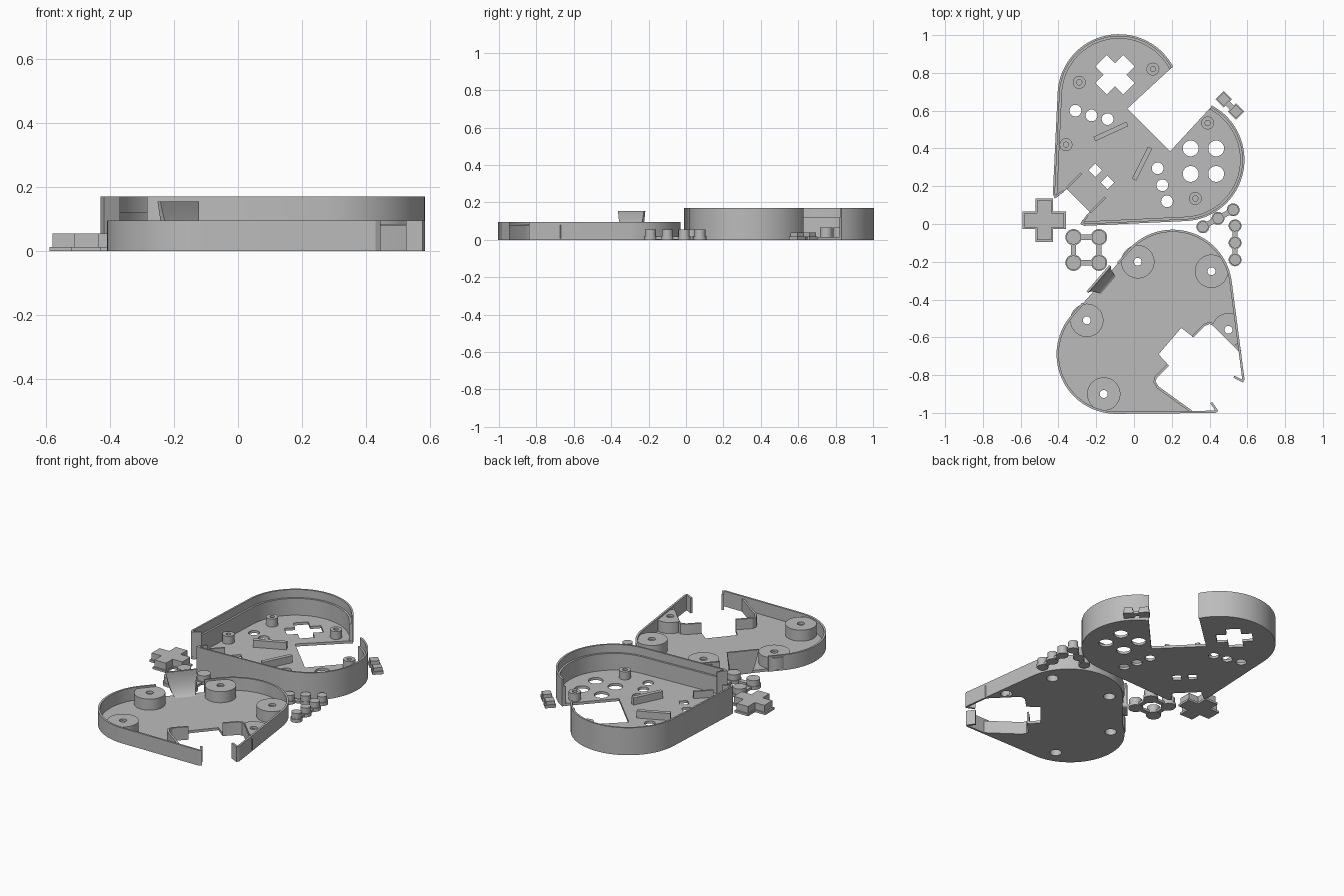
import bpy, bmesh, math
from mathutils import Vector

if "Cube" in bpy.data.objects:
    bpy.data.objects.remove(bpy.data.objects["Cube"])

grey = bpy.data.materials.new("plain_grey")
grey.diffuse_color = (0.5, 0.5, 0.5, 1)
grey.use_nodes = True
grey.node_tree.nodes["Principled BSDF"].inputs["Base Color"].default_value = grey.diffuse_color


def finish(ob):
    ob.data.materials.clear()
    ob.data.materials.append(grey)
    bm = bmesh.new()
    bm.from_mesh(ob.data)
    bmesh.ops.remove_doubles(bm, verts=bm.verts, dist=1e-5)
    bmesh.ops.recalc_face_normals(bm, faces=bm.faces)
    bm.to_mesh(ob.data)
    bm.free()
    bpy.ops.object.select_all(action='DESELECT')
    ob.select_set(True)
    bpy.context.view_layer.objects.active = ob
    bpy.ops.object.shade_smooth_by_angle(angle=math.radians(30))


def prism(name, loops, z0, z1):
    """Extrude an outline; further loops become holes."""
    cu = bpy.data.curves.new(name, 'CURVE')
    cu.dimensions = '2D'
    cu.fill_mode = 'BOTH'
    cu.extrude = (z1 - z0) / 2
    for loop in loops:
        sp = cu.splines.new('POLY')
        sp.points.add(len(loop) - 1)
        for p, c in zip(sp.points, loop):
            p.co = (c[0], c[1], (z0 + z1) / 2, 1)
            p.co[2] = 0
        sp.use_cyclic_u = True
    ob = bpy.data.objects.new(name, cu)
    ob.location.z = (z0 + z1) / 2
    bpy.context.collection.objects.link(ob)
    bpy.ops.object.select_all(action='DESELECT')
    ob.select_set(True)
    bpy.context.view_layer.objects.active = ob
    bpy.ops.object.convert(target='MESH')
    ob = bpy.context.view_layer.objects.active
    finish(ob)
    return ob


def circle(c, r, n=32):
    return [(c[0] + r * math.cos(2 * math.pi * i / n), c[1] + r * math.sin(2 * math.pi * i / n)) for i in range(n)]


def arc(c, r, a0, a1, n=28):
    return [(c[0] + r * math.cos(math.radians(a0 + (a1 - a0) * i / n)),
             c[1] + r * math.sin(math.radians(a0 + (a1 - a0) * i / n))) for i in range(n + 1)]


def place(pts, c, deg):
    a = math.radians(deg)
    return [(c[0] + u * math.cos(a) - v * math.sin(a), c[1] + u * math.sin(a) + v * math.cos(a)) for u, v in pts]


def offset(path, d):
    """Shift an open path to its left by d."""
    out = []
    for i, p in enumerate(path):
        p = Vector(p)
        dirs = []
        if i > 0:
            dirs.append((p - Vector(path[i - 1])).normalized())
        if i < len(path) - 1:
            dirs.append((Vector(path[i + 1]) - p).normalized())
        t = sum(dirs, Vector((0, 0))).normalized()
        k = max(0.5, t.dot(dirs[0]))
        out.append((p.x - t.y * d / k, p.y + t.x * d / k))
    return out


def ribbon(name, path, d0, d1, z0, z1):
    return prism(name, [offset(path, d0) + offset(path, d1)[::-1]], z0, z1)


def bar(name, a, b, w, z0, z1):
    a, b = Vector(a), Vector(b)
    n = (b - a).normalized().orthogonal() * w / 2
    return prism(name, [[a + n, b + n, b - n, a - n]], z0, z1)


def cross(c, length, w, deg=0):
    pts = []
    for k in range(4):
        pts += place([(length, -w), (length, w), (w, w)], (0, 0), 90 * k)
    return place(pts, c, deg)


def flip(pts):
    return [(u, -v) for u, v in pts][::-1]


# ---- front shell: two lobes around a screen notch
C, A = (0.09, 0.51), 45
side = [(-0.625, -0.095), (-0.617, -0.118)] + arc((0, -0.24), 0.325, -131.5, 17, 40)
hook = [(-0.565, -0.085)]
inner = offset(side, 0.009)
notch = [(-0.017, -0.16), (-0.017, 0.16)]
mouth = [(-0.545, 0.085), (-0.545, -0.085)]
floor = place(inner + notch + flip(inner) + mouth, C, A)
bosses = [(0.1, 0.82), (-0.29, 0.75), (-0.36, 0.42), (0.39, 0.535), (0.325, 0.135)]
holes = [cross((-0.1, 0.79), 0.105, 0.043, 45)]
holes += [circle((x, y), 0.042) for x in (0.3, 0.435) for y in (0.4, 0.265)]
holes += [circle(p, 0.031) for p in [(-0.31, 0.6), (-0.225, 0.575), (-0.14, 0.555),
                                     (0.125, 0.295), (0.15, 0.205), (0.175, 0.12)]]
holes += [place([(-.025, -.025), (.025, -.025), (.025, .025), (-.025, .025)], p, 45)
          for p in [(-0.205, 0.285), (-0.14, 0.22)]]
prism("front_floor", [floor] + holes, 0, 0.016)
for tag, f in (("right", lambda p: p), ("left", flip)):
    ribbon("front_wall_" + tag, place(f(hook + side), C, A), 0, 0.011, 0, 0.17)
    ribbon("front_ledge_" + tag, place(f(side[1:]), C, A), 0.01, 0.023, 0.005, 0.12)
    # port guides beside the cable mouth
    g = f([(-0.545, -0.09), (-0.43, -0.09)])
    bar("port_guide_" + tag, *place(g, C, A), 0.012, 0.01, 0.06)
for p in bosses:
    prism("front_screw_post", [circle(p, 0.034), circle(p, 0.014)], 0.012, 0.065)
bar("front_rib_left", (-0.21, 0.45), (-0.035, 0.53), 0.025, 0.01, 0.06)
bar("front_rib_right", (0.0, 0.235), (0.085, 0.405), 0.025, 0.01, 0.06)

# ---- back shell
C, A = (0.055, -0.5175), 139
side = [(-0.605, -0.1), (-0.6, -0.118)] + arc((0, -0.2286), 0.315, -131.5, 0, 36) + [(0.315, -0.14)]
hook = [(-0.55, -0.085)]
for tag, f in (("right", lambda p: p), ("left", flip)):
    ribbon("back_wall_" + tag, place(f(hook + side), C, A), 0, 0.012, 0, 0.095)
inner = offset(side[2:], 0.006)
bay_left = [(0.31, -0.99), (0.13, -0.86), (0.115, -0.835), (0.12, -0.815), (0.185, -0.75)]
bay_right = [(0.315, -0.6), (0.375, -0.54), (0.4, -0.53), (0.42, -0.54), (0.56, -0.68)]
floor = place(inner + flip(inner), C, A) + bay_left + [(0.13, -0.69), (0.25, -0.55)] + bay_right
posts = [(0.02, -0.2), (0.41, -0.25), (-0.25, -0.51), (-0.16, -0.9), (0.5, -0.56)]
prism("back_floor", [floor] + [circle(p, 0.034) for p in posts], 0, 0.016)
ribbon("bay_wall_left", bay_left, 0, 0.012, 0.008, 0.08)
ribbon("bay_wall_right", bay_right, 0, 0.012, 0.008, 0.08)


def trim(pts):
    """Keep a post clear of the bay and inside the sloping wall."""
    out = []
    for x, y in pts:
        s = -0.115 - (x + y)
        if s > 0:
            x, y = x + s / 2, y + s / 2
        out.append((min(x, 0.545 - (y + 0.56) * 0.13), y))
    return out


for i, p in enumerate(posts):
    ring = circle(p, 0.088, 48)
    if i == 4:
        ring = trim(ring)
    prism("back_screw_post", [ring, circle(p, 0.034)], 0.01, 0.07)
    prism("back_screw_post_top", [ring, circle(p, 0.021)], 0.07, 0.085)

# cable scoop: concave ramp tapering towards the floor
bm = bmesh.new()
rows = []
for i in range(13):
    a = math.pi / 2 * i / 12
    u, z = 0.325 - 0.07 * (1 - math.cos(a)), 0.155 - 0.143 * math.sin(a)
    k = i / 12
    (x0, y0), (x1, y1), (x2, y2), (x3, y3) = place(
        [(u, -0.105 + 0.03 * k), (u, 0.08 - 0.05 * k), (0.337, 0.08 - 0.05 * k), (0.337, -0.105 + 0.03 * k)], C, A)
    rows.append([bm.verts.new((x, y, z)) for x, y in ((x0, y0), (x1, y1), (x2, y2), (x3, y3))])
for a, b in zip(rows, rows[1:]):
    for j in range(4):
        bm.faces.new((a[j], a[(j + 1) % 4], b[(j + 1) % 4], b[j]))
bm.faces.new(rows[0])
bm.faces.new(rows[-1][::-1])
me = bpy.data.meshes.new("cable_scoop")
bm.to_mesh(me)
bm.free()
ob = bpy.data.objects.new("cable_scoop", me)
bpy.context.collection.objects.link(ob)
finish(ob)

# ---- loose controls
pad = (-0.475, 0.02)
prism("direction_pad_flange", [cross(pad, 0.115, 0.046)], 0, 0.013)
prism("direction_pad", [cross(pad, 0.105, 0.039)], 0.01, 0.055)


def button_chain(name, pts, r, closed=False):
    for p in pts:
        prism(name + "_base", [circle(p, r)], 0, 0.02)
        prism(name, [circle(p, r - 0.005)], 0.018, 0.055)
    for a, b in zip(pts, pts[1:] + (pts[:1] if closed else [])):
        bar(name + "_link", a, b, 0.028, 0.002, 0.017)


button_chain("action_button", [(-0.32, -0.07), (-0.185, -0.07), (-0.185, -0.205), (-0.32, -0.205)], 0.043, True)
button_chain("menu_button", [(0.535, -0.01), (0.535, -0.1), (0.535, -0.19)], 0.034)
button_chain("option_button", [(0.525, 0.075), (0.445, 0.03), (0.365, -0.015)], 0.034)

# square twin button
ends = [(0.475, 0.66), (0.54, 0.595)]
for p in ends:
    for s, z0, z1 in ((0.031, 0, 0.018), (0.025, 0.016, 0.04)):
        prism("square_button", [place([(-s, -s), (s, -s), (s, s), (-s, s)], p, 45)], z0, z1)
bar("square_button_link", *ends, 0.03, 0.002, 0.016)
